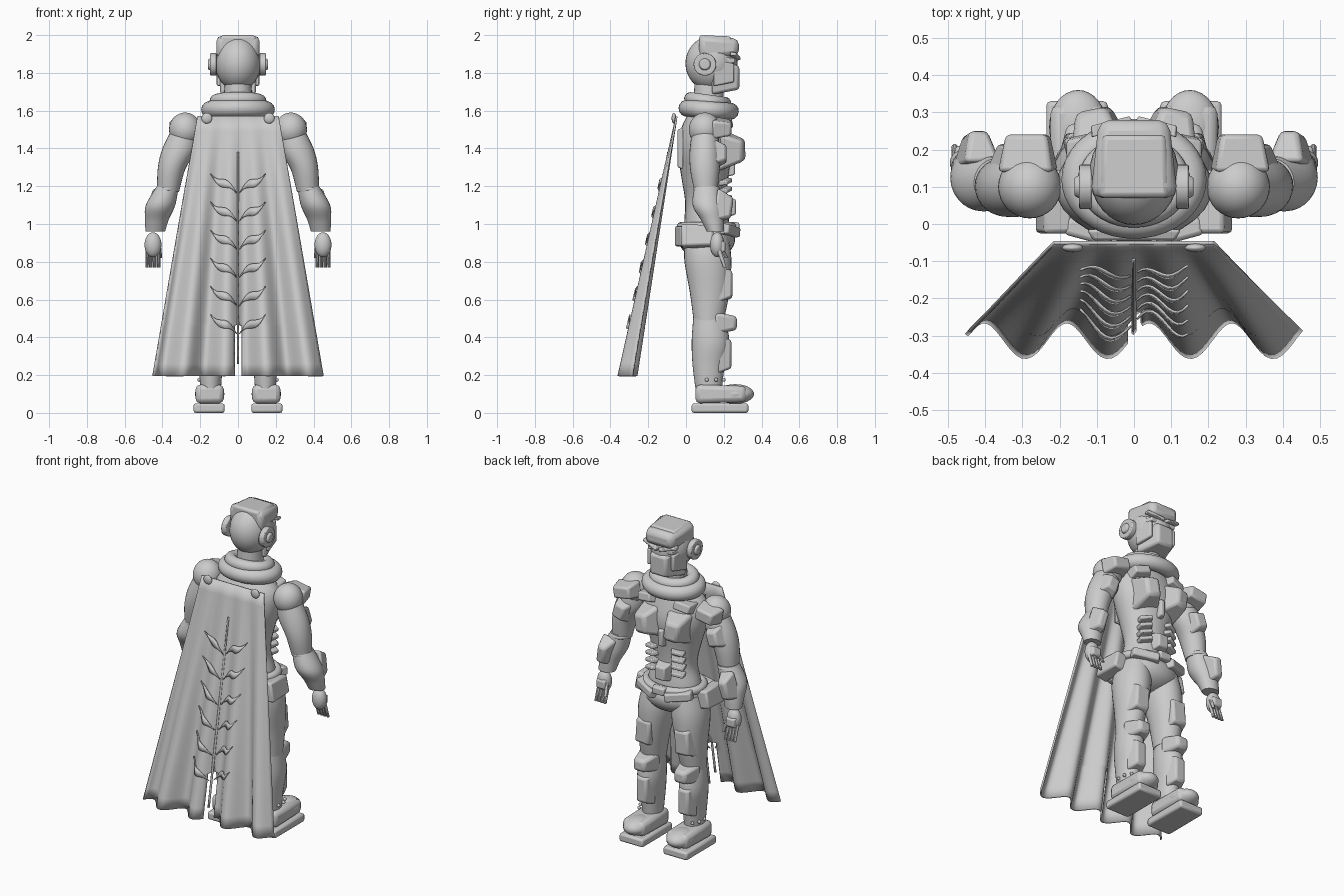
import bpy, bmesh, math
from mathutils import Matrix, Vector, Euler

if "Cube" in bpy.data.objects:
    bpy.data.objects.remove(bpy.data.objects["Cube"])

GREY = (0.6, 0.6, 0.6, 1)
mat = bpy.data.materials.new("light grey")
mat.use_nodes = True
mat.diffuse_color = GREY
mat.node_tree.nodes["Principled BSDF"].inputs["Base Color"].default_value = GREY
SIDES = ((1, "left"), (-1, "right"))


def finish(name, bm, smooth=35, bevel=0, thick=0):
    bmesh.ops.recalc_face_normals(bm, faces=bm.faces)
    mesh = bpy.data.meshes.new(name)
    bm.to_mesh(mesh)
    bm.free()
    mesh.materials.append(mat)
    ob = bpy.data.objects.new(name, mesh)
    bpy.context.collection.objects.link(ob)
    if thick:
        mod = ob.modifiers.new("thickness", "SOLIDIFY")
        mod.thickness, mod.offset = thick, 0
    if bevel:
        mod = ob.modifiers.new("bevel", "BEVEL")
        mod.width, mod.segments = bevel, 2
    bpy.ops.object.select_all(action="DESELECT")
    bpy.context.view_layer.objects.active = ob
    ob.select_set(True)
    bpy.ops.object.shade_smooth_by_angle(angle=math.radians(smooth))
    return ob


def place(loc, size=(1, 1, 1), rot=(0, 0, 0)):
    turn = Euler([math.radians(a) for a in rot]).to_matrix().to_4x4()
    return Matrix.Translation(loc) @ turn @ Matrix.Diagonal((*size, 1))


def ball(name, loc, radii, rot=(0, 0, 0)):
    bm = bmesh.new()
    bmesh.ops.create_uvsphere(bm, u_segments=32, v_segments=18, radius=1, matrix=place(loc, radii, rot))
    finish(name, bm)


def disc(name, loc, radius, depth, rot=(0, 90, 0), top=1):
    bm = bmesh.new()
    bmesh.ops.create_cone(bm, cap_ends=True, segments=28, radius1=radius, radius2=radius * top,
                          depth=depth, matrix=place(loc, rot=rot))
    finish(name, bm, bevel=min(radius, depth) * 0.15)


def plate(name, loc, size, k=(1, 1), rot=(0, 0, 0), bevel=0.008):
    """Box whose +y face is scaled by k, for chamfered armour."""
    bm = bmesh.new()
    bmesh.ops.create_cube(bm, size=1)
    for v in bm.verts:
        if v.co.y > 0:
            v.co.x *= k[0]
            v.co.z *= k[1]
    bm.transform(place(loc, size, rot))
    finish(name, bm, bevel=bevel)


def smooth_path(keys, steps=5):
    """Catmull-Rom samples through tuples."""
    pts = [Vector(k) for k in keys]
    ext = [pts[0]] + pts + [pts[-1]]
    out = []
    for a, b, c, d in zip(ext, ext[1:], ext[2:], ext[3:]):
        for i in range(steps):
            t = i / steps
            out.append(b + (c - a) * t / 2 + (2 * a - 5 * b + 4 * c - d) * t * t / 2
                       + (3 * b - a - 3 * c + d) * t ** 3 / 2)
    return out + [pts[-1]]


def loft(name, keys, s=1, n=28):
    """Elliptical limb through keys of x, y, z, rx, ry."""
    bm = bmesh.new()
    rings = []
    for x, y, z, rx, ry in smooth_path(keys):
        rings.append([bm.verts.new((s * x + rx * math.cos(a), y + ry * math.sin(a), z))
                      for a in (math.tau * i / n for i in range(n))])
    for lo, hi in zip(rings, rings[1:]):
        for i in range(n):
            bm.faces.new((lo[i], lo[(i + 1) % n], hi[(i + 1) % n], hi[i]))
    bm.faces.new(rings[0])
    bm.faces.new(rings[-1])
    finish(name, bm)


def ring(name, loc, major, minor, tilt=0, n=40, m=14):
    bm = bmesh.new()
    grid = []
    for i in range(n):
        a = math.tau * i / n
        grid.append([bm.verts.new(((major[0] + minor * math.cos(b)) * math.cos(a),
                                   (major[1] + minor * math.cos(b)) * math.sin(a),
                                   minor * math.sin(b))) for b in (math.tau * j / m for j in range(m))])
    for i in range(n):
        p, q = grid[i], grid[(i + 1) % n]
        for j in range(m):
            bm.faces.new((p[j], q[j], q[(j + 1) % m], p[(j + 1) % m]))
    bm.transform(place(loc, rot=(tilt, 0, 0)))
    finish(name, bm)


# Head and helmet
ball("head", (0, 0.135, 1.85), (0.12, 0.138, 0.145))
plate("helmet_crest", (0, 0.175, 1.935), (0.235, 0.21, 0.13), (0.8, 0.7), bevel=0.03)
plate("helmet_top", (0, 0.155, 1.965), (0.19, 0.17, 0.07), (0.9, 0.8), bevel=0.015)
plate("face_mask", (0, 0.21, 1.775), (0.2, 0.145, 0.18), (0.55, 0.7), bevel=0.015)
plate("visor", (0, 0.235, 1.865), (0.19, 0.05, 0.035), (0.9, 0.7), bevel=0.005)
loft("neck", [(0, 0.12, 1.56, 0.085, 0.085), (0, 0.12, 1.74, 0.07, 0.075)])
ring("scarf_lower", (0, 0.12, 1.605), (0.15, 0.115), 0.045, -4)
ring("scarf_upper", (0, 0.115, 1.65), (0.115, 0.09), 0.036, -8)

# Torso
loft("torso", [(0, 0.11, 0.92, 0.16, 0.12), (0, 0.11, 1.0, 0.165, 0.12), (0, 0.105, 1.12, 0.135, 0.11),
               (0, 0.1, 1.25, 0.16, 0.125), (0, 0.1, 1.4, 0.205, 0.145), (0, 0.1, 1.52, 0.2, 0.12),
               (0, 0.11, 1.61, 0.1, 0.08)])
ball("pelvis", (0, 0.11, 0.92), (0.195, 0.15, 0.11))
ring("belt", (0, 0.11, 0.985), (0.175, 0.135), 0.025)
plate("belt_buckle", (0, 0.265, 0.985), (0.09, 0.035, 0.055), (0.85, 0.8))
plate("belly_plate", (0, 0.225, 1.09), (0.11, 0.08, 0.13), (0.6, 0.6))
plate("breastbone", (0, 0.22, 1.31), (0.05, 0.08, 0.14), (0.6, 0.7))
plate("back_plate", (0, -0.03, 1.4), (0.22, 0.03, 0.2), (1.15, 1.1))

for s, side in SIDES:
    # Chest, ribs and belt gear
    plate(side + "_chest_plate", (s * 0.095, 0.235, 1.39), (0.17, 0.15, 0.22), (0.5, 0.5), (0, s * 8, -s * 12), 0.018)
    plate(side + "_collar_plate", (s * 0.12, 0.19, 1.52), (0.14, 0.1, 0.08), (0.7, 0.6), (10, s * 12, -s * 12))
    for i in range(4):
        plate(f"{side}_rib_{i}", (s * 0.085, 0.2, 1.09 + i * 0.045), (0.09, 0.07, 0.032),
              (0.8, 0.7), (0, s * 12, -s * 25), 0.006)
    plate(side + "_hip_skirt", (s * 0.11, 0.235, 0.965), (0.17, 0.05, 0.06), (0.9, 0.8), (0, -s * 8, -s * 25))
    plate(side + "_belt_pouch", (s * 0.215, 0.06, 0.935), (0.08, 0.17, 0.12), (0.9, 0.9), (0, -s * 12, 0), 0.012)
    plate(side + "_back_pouch", (s * 0.12, -0.02, 0.935), (0.13, 0.05, 0.11), (1, 1), (0, 0, s * 15), 0.012)

    # Ear pieces
    disc(side + "_ear_disc", (s * 0.13, 0.1, 1.845), 0.06, 0.035)
    disc(side + "_ear_hub", (s * 0.15, 0.1, 1.845), 0.035, 0.02, (0, s * 90, 0), 0.7)
    plate(side + "_cheek_guard", (s * 0.09, 0.2, 1.8), (0.03, 0.11, 0.14), (0.8, 0.7), (0, 0, s * 10))
    plate(side + "_brow_wing", (s * 0.06, 0.262, 1.888), (0.12, 0.03, 0.022), (0.9, 0.7), (0, -s * 14, -s * 14), 0.004)

    # Arms
    ball(side + "_shoulder", (s * 0.28, 0.1, 1.5), (0.085, 0.085, 0.09))
    loft(side + "_upper_arm", [(0.275, 0.1, 1.53, 0.06, 0.06), (0.31, 0.1, 1.4, 0.09, 0.08),
                               (0.352, 0.1, 1.29, 0.073, 0.078), (0.37, 0.105, 1.17, 0.058, 0.06)], s)
    loft(side + "_forearm", [(0.372, 0.11, 1.2, 0.058, 0.065), (0.41, 0.115, 1.1, 0.078, 0.08),
                             (0.43, 0.14, 1.02, 0.062, 0.06), (0.438, 0.155, 0.96, 0.052, 0.045)], s)
    ring(side + "_elbow_band", (s * 0.373, 0.11, 1.185), (0.05, 0.058), 0.012)
    plate(side + "_shoulder_guard", (s * 0.285, 0.19, 1.51), (0.15, 0.1, 0.1), (0.75, 0.7), (0, s * 10, 0), 0.012)
    plate(side + "_upper_arm_guard", (s * 0.325, 0.18, 1.37), (0.11, 0.07, 0.14), (0.6, 0.6), (0, -s * 18, 0), 0.012)
    plate(side + "_forearm_guard", (s * 0.425, 0.2, 1.09), (0.1, 0.09, 0.18), (0.5, 0.6), (-8, -s * 12, 0), 0.014)
    ball(side + "_hand", (s * 0.45, 0.165, 0.89), (0.045, 0.038, 0.066))
    plate(side + "_knuckle_plate", (s * 0.45, 0.195, 0.88), (0.07, 0.03, 0.07), (0.8, 0.7))
    for i in range(4):
        loft(f"{side}_finger_{i}", [(0.419 + i * 0.021, 0.205, 0.77, 0.009, 0.01),
                                    (0.42 + i * 0.02, 0.175, 0.86, 0.01, 0.012)], s, 10)
    loft(side + "_thumb", [(0.41, 0.215, 0.82, 0.009, 0.01), (0.42, 0.18, 0.89, 0.012, 0.012)], s, 10)

    # Legs
    loft(side + "_thigh", [(0.105, 0.11, 0.95, 0.085, 0.11), (0.115, 0.115, 0.82, 0.105, 0.125),
                           (0.13, 0.125, 0.64, 0.085, 0.105), (0.14, 0.12, 0.49, 0.07, 0.08)], s)
    loft(side + "_shin", [(0.14, 0.12, 0.52, 0.066, 0.08), (0.145, 0.13, 0.38, 0.076, 0.1),
                          (0.145, 0.12, 0.25, 0.064, 0.085), (0.145, 0.12, 0.13, 0.055, 0.07)], s)
    plate(side + "_thigh_guard", (s * 0.135, 0.205, 0.68), (0.13, 0.08, 0.2), (0.7, 0.7), (0, -s * 4, 0), 0.012)
    plate(side + "_knee_pad", (s * 0.14, 0.21, 0.475), (0.14, 0.12, 0.12), (0.55, 0.6), bevel=0.018)
    plate(side + "_shin_guard", (s * 0.145, 0.205, 0.31), (0.11, 0.07, 0.2), (0.6, 0.75), bevel=0.012)
    for y in (0.11, 0.16, 0.2):
        ball(f"{side}_ankle_stud_{y}", (s * (0.205 if y < 0.18 else 0.185), y, 0.175), (0.01, 0.01, 0.01))

    # Boots
    plate(side + "_boot", (s * 0.15, 0.185, 0.1), (0.15, 0.27, 0.1), (1, 0.85), bevel=0.025)
    ball(side + "_toe_cap", (s * 0.15, 0.26, 0.1), (0.078, 0.1, 0.052))
    plate(side + "_sole", (s * 0.153, 0.18, 0.025), (0.165, 0.3, 0.05), bevel=0.012)

    # Cape buttons
    ball(side + "_cape_button", (s * 0.165, -0.064, 1.56), (0.028, 0.012, 0.028))


# Cape with fluted folds and a slit at the hem
TOP, HEM = 1.57, 0.195


def cape_y(x, z):
    t = (TOP - z) / (TOP - HEM)
    f = x / (0.215 + 0.235 * t) * 0.45
    return -0.05 - 0.26 * t - 0.048 * t * math.cos(math.tau * (f + 0.07) / 0.222)


bm = bmesh.new()
rows = [TOP - (TOP - 0.47) * i / 14 for i in range(15)] + [0.46 - (0.46 - HEM) * i / 4 for i in range(5)]
for s, side in SIDES:
    grid = []
    for z in rows:
        t = (TOP - z) / (TOP - HEM)
        inner = 0.02 if z < 0.465 else 0
        xs = [s * (inner + (0.215 + 0.235 * t - inner) * i / 32) for i in range(33)]
        grid.append([bm.verts.new((x, cape_y(x, z), z)) for x in xs])
    for a, b in zip(grid, grid[1:]):
        for i in range(32):
            bm.faces.new((a[i], a[i + 1], b[i + 1], b[i]))
bmesh.ops.remove_doubles(bm, verts=bm.verts, dist=0.0005)
finish("cape", bm, smooth=60, thick=0.01)

# Embroidered stem and leaves lying on the cape
bm = bmesh.new()
stem = [[bm.verts.new((x, cape_y(x, z) - 0.012, z)) for x in (-0.004, 0.004)]
        for z in (1.38 - 1.12 * i / 20 for i in range(21))]
for a, b in zip(stem, stem[1:]):
    bm.faces.new((a[0], a[1], b[1], b[0]))
finish("cape_stem", bm, thick=0.006)

for s, side in SIDES:
    for k in range(6):
        bm = bmesh.new()
        strip = []
        for i in range(11):
            t = i / 10
            x = 0.008 + 0.137 * t
            z = 1.165 - 0.149 * k + 0.1 * t + 0.014 * math.sin(math.tau * t)
            w = 0.002 + 0.02 * math.sin(math.pi * t) ** 1.5
            strip.append([bm.verts.new((s * x, cape_y(s * x, z + d) - 0.013, z + d)) for d in (-w, w)])
        for a, b in zip(strip, strip[1:]):
            bm.faces.new((a[0], a[1], b[1], b[0]))
        finish(f"{side}_cape_leaf_{k}", bm, thick=0.006)
